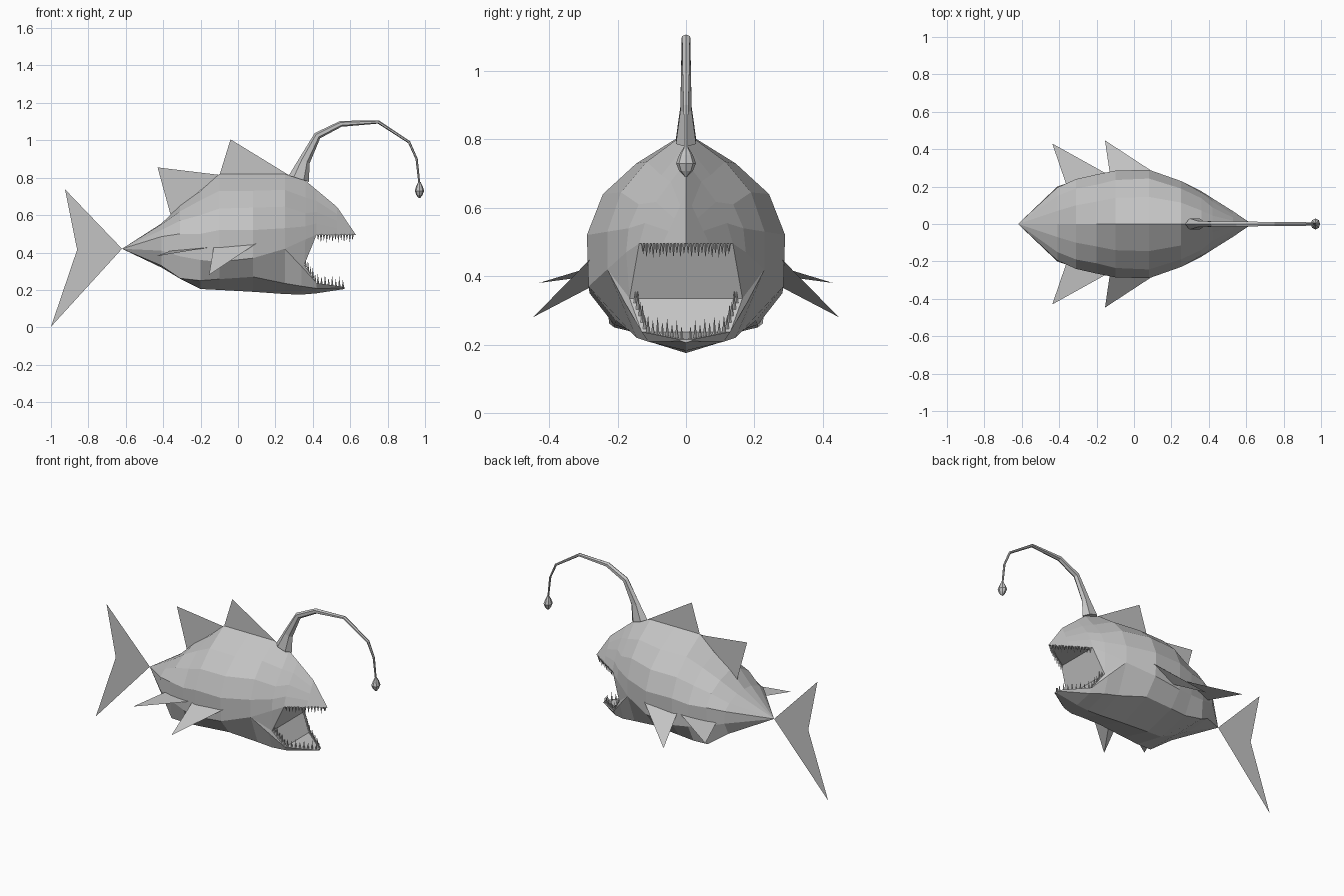
import bpy, bmesh, math
from mathutils import Vector, Matrix

if "Cube" in bpy.data.objects:
    bpy.data.objects.remove(bpy.data.objects["Cube"])

grey = bpy.data.materials.new("plain grey")
grey.use_nodes = True
COL = (0.55, 0.55, 0.55, 1)
grey.diffuse_color = COL
grey.node_tree.nodes["Principled BSDF"].inputs["Base Color"].default_value = COL


def finish(name, bm, mirror=False):
    if mirror:
        bmesh.ops.mirror(bm, geom=bm.verts[:] + bm.edges[:] + bm.faces[:],
                         matrix=Matrix.Identity(4), merge_dist=0.0005, axis='Y')
    bmesh.ops.remove_doubles(bm, verts=bm.verts[:], dist=0.0005)
    bmesh.ops.recalc_face_normals(bm, faces=bm.faces[:])
    me = bpy.data.meshes.new(name)
    bm.to_mesh(me)
    bm.free()
    me.materials.append(grey)
    ob = bpy.data.objects.new(name, me)
    bpy.context.scene.collection.objects.link(ob)


def face(bm, *pts):
    # add a polygon, dropping repeated corners
    pts = [tuple(p) for p in pts]
    pts = [p for i, p in enumerate(pts) if p not in pts[:i]]
    if len(pts) > 2:
        bm.faces.new([bm.verts.new(p) for p in pts])


def loft(bm, rings, closed=False):
    for a, b in zip(rings, rings[1:]):
        n = len(a)
        for i in range(n if closed else n - 1):
            j = (i + 1) % n
            face(bm, a[i], a[j], b[j], b[i])


def ring(x, yz):
    return [(x, y, z) for y, z in yz]


# Body: half sections from back ridge to belly keel
bm = bmesh.new()
trunk = [
    ring(-0.62, [(0, .42)] * 7),
    ring(-0.41, [(0, .555), (.07, .55), (.15, .52), (.195, .485), (.2, .41), (.16, .33), (0, .32)]),
    ring(-0.31, [(0, .65), (.10, .62), (.19, .57), (.24, .50), (.235, .38), (.225, .262), (0, .26)]),
    ring(-0.20, [(0, .73), (.12, .68), (.21, .60), (.265, .50), (.265, .36), (.21, .25), (0, .205)]),
    ring(-0.10, [(0, .82), (.14, .73), (.235, .635), (.285, .52), (.282, .35), (.21, .258), (0, .20)]),
    ring(0.08, [(0, .82), (.145, .73), (.243, .64), (.29, .52), (.285, .37), (.205, .27), (0, .19)]),
    ring(0.25, [(0, .82), (.115, .735), (.19, .645), (.23, .53), (.23, .42), (.16, .235), (0, .178)]),
]
loft(bm, trunk)
front = trunk[-1]

# Upper head and snout
head = [
    front[:5],
    ring(0.36, [(0, .785), (.072, .695), (.138, .61), (.168, .54), (.175, .47)]),
    ring(0.42, [(0, .735), (.045, .676), (.088, .617), (.12, .555), (.137, .495)]),
    ring(0.53, [(0, .643), (.017, .606), (.034, .569), (.051, .532), (.068, .495)]),
    ring(0.63, [(0, .495)] * 5),
]
loft(bm, head)

# Lower jaw
jaw = [
    front[4:],
    ring(0.34, [(.18, .325), (.145, .22), (0, .175)]),
    ring(0.42, [(.13, .237), (.11, .208), (0, .182)]),
    ring(0.57, [(.02, .215), (.015, .21), (0, .205)]),
]
loft(bm, jaw)

# Cheek, mouth wall, palate and mouth floor
corner = (.355, .165, .335)
d25, d36, d42, d53, tip = [r[4] for r in head]
j34, j42, j57 = [r[0] for r in jaw[1:]]


def mid(p):
    return (p[0], 0, p[2])


face(bm, d25, d36, corner)
face(bm, d36, d42, corner)
face(bm, d25, corner, j34)
face(bm, j34, corner, j42)
for a, b in [(d42, corner), (corner, j42), (j42, j57), (d42, d53), (d53, tip)]:
    face(bm, a, b, mid(b), mid(a))
face(bm, j57, mid(j57), jaw[3][2], jaw[3][1])
finish("body", bm, True)


# Fins: single flat sheets, or mirrored wedges with an underside
def fin(name, *sheets, mirror=False):
    bm = bmesh.new()
    for pts in sheets:
        face(bm, *pts)
    finish(name, bm, mirror)


fin("front_dorsal_fin", [(-.10, 0, .81), (-.04, 0, 1.005), (.27, 0, .815)])
fin("rear_dorsal_fin", [(-.36, 0, .60), (-.43, 0, .855), (-.10, 0, .815)])
fin("tail_fin", [(-.62, 0, .42), (-.925, 0, .738), (-.86, 0, .415)],
    [(-.62, 0, .42), (-.86, 0, .415), (-1.0, 0, .003)])
lead, point, rear, under = (.10, .28, .45), (-.155, .447, .28), (-.13, .275, .43), (-.05, .275, .37)
fin("pectoral_fins", [lead, point, rear], [lead, under, point], [rear, point, under], mirror=True)
fin("pelvic_fins", [(-.14, .265, .43), (-.437, .43, .38), (-.36, .205, .41)], mirror=True)


# Lure stalk and bulb: tapering tubes
def tube(name, path, sides):
    # path: x, z, radius across, radius in the side plane
    bm, rings = bmesh.new(), []
    for i, (x, z, ry, rn) in enumerate(path):
        p, q = path[max(i - 1, 0)], path[min(i + 1, len(path) - 1)]
        t = Vector((q[0] - p[0], 0, q[1] - p[1])).normalized()
        n = Vector((-t.z, 0, t.x))
        rings.append([tuple(Vector((x, 0, z)) + n * rn * math.cos(a) + Vector((0, ry * math.sin(a), 0)))
                      for a in (2 * math.pi * k / sides for k in range(sides))])
    loft(bm, rings, True)
    face(bm, *rings[0])
    face(bm, *rings[-1])
    finish(name, bm)


tube("lure_stalk", [(.325, .795, .034, .056), (.355, .89, .019, .031), (.425, 1.025, .016, .02),
                    (.55, 1.088, .015, .016), (.75, 1.098, .013, .009), (.915, .99, .011, .007),
                    (.955, .90, .008, .006), (.97, .765, .006, .005)], 6)
tube("lure_bulb", [(.97, .778, .006, .006), (.97, .755, .02, .017), (.97, .73, .029, .025),
                   (.97, .708, .02, .017), (.97, .692, .005, .005)], 8)


# Teeth: small spikes set along the jaw rims
def teeth(name, rim, count, height, inset, up):
    bm = bmesh.new()
    rim = [Vector(p) for p in rim]
    lengths = [(b - a).length for a, b in zip(rim, rim[1:])]
    for i in range(count):
        s = (i + 0.5) / count * sum(lengths)
        k = 0
        while s > lengths[k] and k < len(lengths) - 1:
            s -= lengths[k]
            k += 1
        p = rim[k].lerp(rim[k + 1], s / lengths[k])
        p.y = max(p.y - inset, 0.004)
        h = height * (1.0 if i % 2 else 0.75)
        base = [p + Vector((.007 * math.cos(a), .006 * math.sin(a), -.004 * up))
                for a in (math.tau * j / 5 for j in range(5))]
        spike = p + Vector((0, 0, h * up))
        for j in range(5):
            face(bm, base[j], base[(j + 1) % 5], spike)
        face(bm, *base)
    finish(name, bm, True)


teeth("upper_teeth", [d42, d53, (.62, .008, .495)], 13, .042, .007, -1)
teeth("lower_teeth", [corner, j42, j57], 13, .052, .014, 1)
